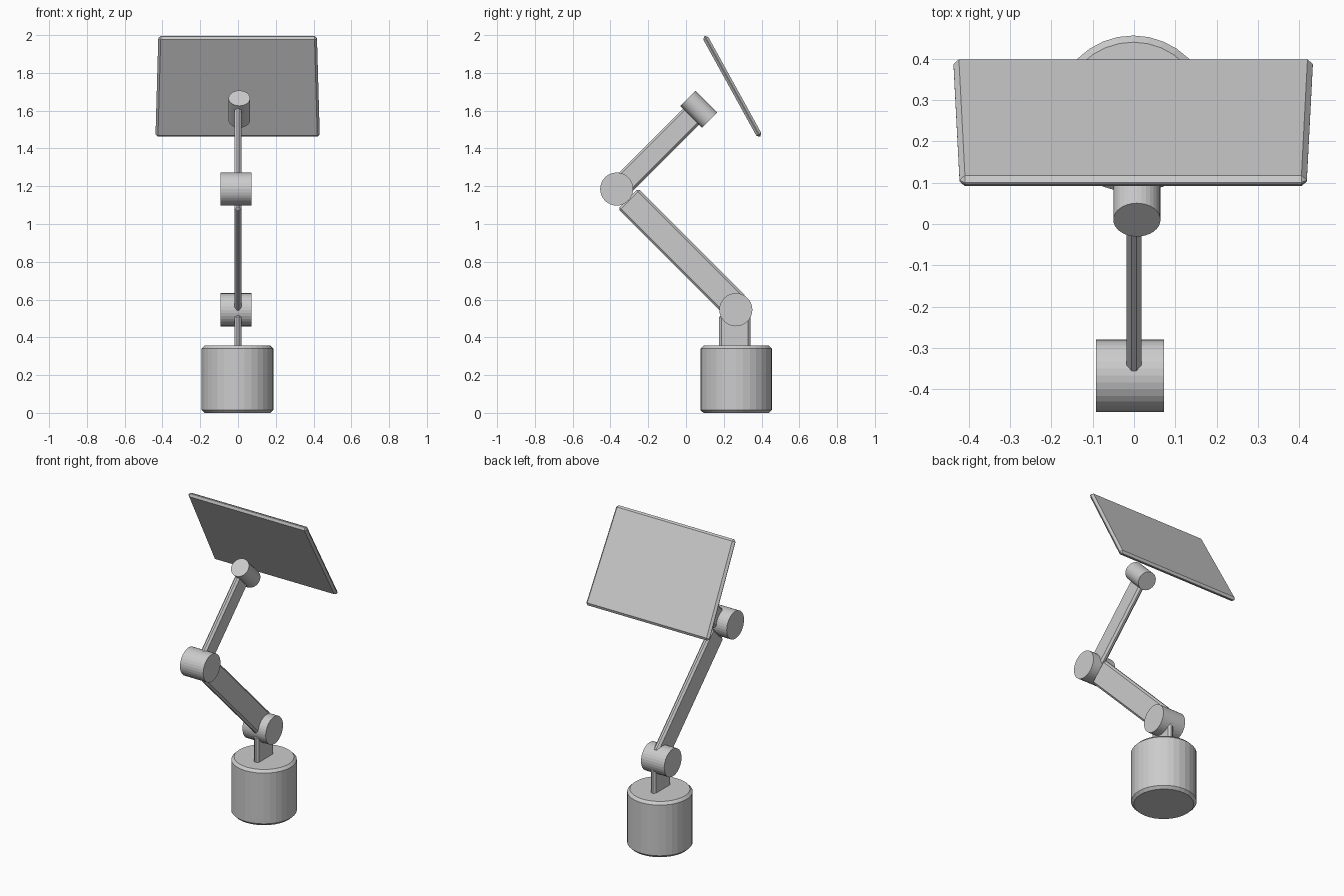
import bpy
from math import radians

cube = bpy.data.objects.get("Cube")
if cube:
    bpy.data.objects.remove(cube, do_unlink=True)

grey = bpy.data.materials.new("plain grey")
grey.use_nodes = True
COLOUR = (0.6, 0.6, 0.6, 1)
grey.diffuse_color = COLOUR
grey.node_tree.nodes["Principled BSDF"].inputs["Base Color"].default_value = COLOUR


def finish(name, bevel):
    """Name the active object, colour it and chamfer its sharp edges."""
    obj = bpy.context.object
    obj.name = name
    obj.data.materials.append(grey)
    if bevel:
        mod = obj.modifiers.new("chamfer", 'BEVEL')
        mod.width = bevel
        mod.segments = 1
        mod.limit_method = 'ANGLE'
        mod.angle_limit = radians(30)
    return obj


def drum(name, centre, radius, length, tilt=0, turn=0, bevel=0):
    bpy.ops.mesh.primitive_cylinder_add(
        vertices=32, radius=radius, depth=length, location=centre,
        rotation=(radians(tilt), radians(turn), 0))
    return finish(name, bevel)


def bar(name, centre, size, tilt=0, bevel=0.012, top_scale=1):
    """Box whose length runs along local z, tilted about x."""
    bpy.ops.mesh.primitive_cube_add(size=1, location=centre,
                                    rotation=(radians(tilt), 0, 0))
    obj = bpy.context.object
    for v in obj.data.vertices:
        if v.co.z > 0:
            v.co.x *= top_scale
        v.co.x *= size[0]
        v.co.y *= size[1]
        v.co.z *= size[2]
    return finish(name, bevel)


# Heavy round base and its short post
drum("base", (-0.002, 0.266, 0.178), 0.19, 0.356, bevel=0.016)
bar("post", (0, 0.258, 0.42), (0.036, 0.165, 0.2))

# Hinges lying across the arm
for name, y, z in (("lower_hinge", 0.264, 0.546), ("elbow_hinge", -0.367, 1.185)):
    drum(name, (-0.01, y, z), 0.0875, 0.164, turn=90)

# Two arm sections
bar("lower_arm", (0, -0.021, 0.848), (0.036, 0.152, 0.81), tilt=45)
bar("upper_arm", (0, -0.163, 1.379), (0.036, 0.12, 0.56), tilt=-45)

# Pivot at the tip and the tilted panel, slightly narrower at the top
drum("tip_pivot", (0.007, 0.068, 1.608), 0.057, 0.164, tilt=45)
bar("panel", (-0.002, 0.245, 1.729), (0.87, 0.03, 0.607), tilt=28.9,
    bevel=0.013, top_scale=0.965)
